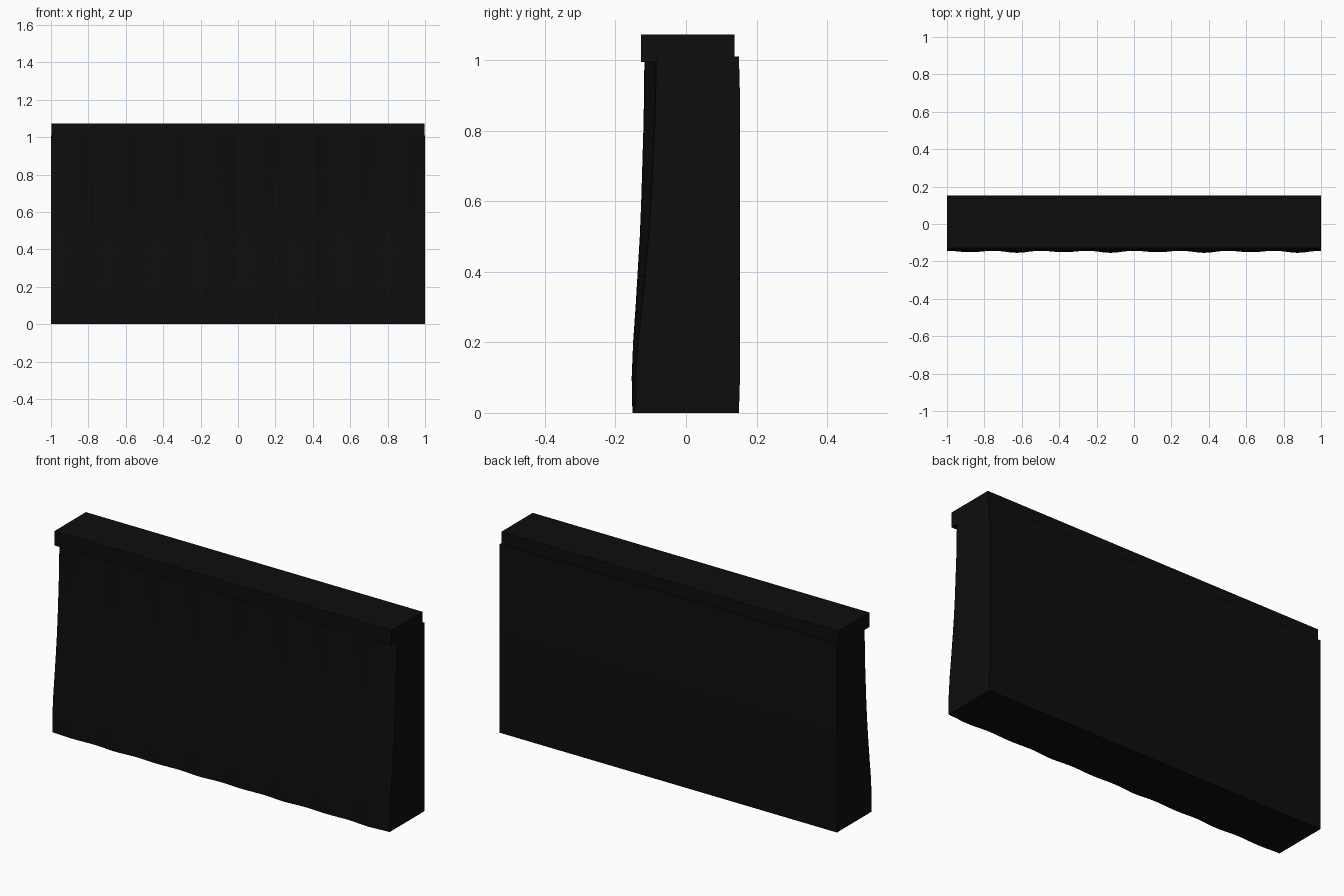
import bpy, bmesh, math

if "Cube" in bpy.data.objects:
    bpy.data.objects.remove(bpy.data.objects["Cube"])

mat = bpy.data.materials.new("near_black")
mat.diffuse_color = (0.004, 0.004, 0.004, 1)
mat.use_nodes = True
mat.node_tree.nodes["Principled BSDF"].inputs["Base Color"].default_value = mat.diffuse_color

# (z, front crest y, fold depth)
FRONT = [(0, -.152, .008), (.1, -.154, .011), (.2, -.150, .014), (.3, -.143, .018),
         (.4, -.137, .022), (.5, -.131, .025), (.6, -.127, .028), (.7, -.124, .030),
         (.8, -.121, .032), (.9, -.119, .033), (1.01, -.118, .034)]
BACK = [(1.01, .15), (.9, .153), (.1, .153), (0, .15)]
STEPS = 96


def section(x):
    """Closed outline of the cloth body at one x, with folds on the front."""
    fold = .5 + .5 * math.cos(2 * math.pi * x / .25)        # 1 in a trough
    minor = .5 - .5 * math.cos(2 * math.pi * (x + .625) / .5)  # smaller crests
    pts = []
    for z, y, d in FRONT:
        pts.append((x, y + d * fold + .003 * minor * (1 - fold), z))
    return pts + [(x, y, z) for z, y in BACK]


# gathered fabric body
bm = bmesh.new()
rings = [[bm.verts.new(p) for p in section(-1 + 2 * i / STEPS)] for i in range(STEPS + 1)]
n = len(rings[0])
for a, b in zip(rings, rings[1:]):
    for j in range(n):
        k = (j + 1) % n
        bm.faces.new((a[j], b[j], b[k], a[k]))
bm.faces.new(rings[0])
bm.faces.new(rings[-1][::-1])
bmesh.ops.recalc_face_normals(bm, faces=bm.faces)
me = bpy.data.meshes.new("fabric_body")
bm.to_mesh(me)
bm.free()
body = bpy.data.objects.new("fabric_body", me)
bpy.context.collection.objects.link(body)
body.data.materials.append(mat)
bpy.context.view_layer.objects.active = body
body.select_set(True)
bpy.ops.object.shade_smooth_by_angle(angle=math.radians(40))

# flat rail along the top
bpy.ops.mesh.primitive_cube_add(size=1, location=(0, .005, 1.034))
rail = bpy.context.object
rail.name = "top_rail"
rail.scale = (1.996, .264, .078)
bpy.ops.object.transform_apply(location=False, rotation=False, scale=True)
rail.data.materials.append(mat)
